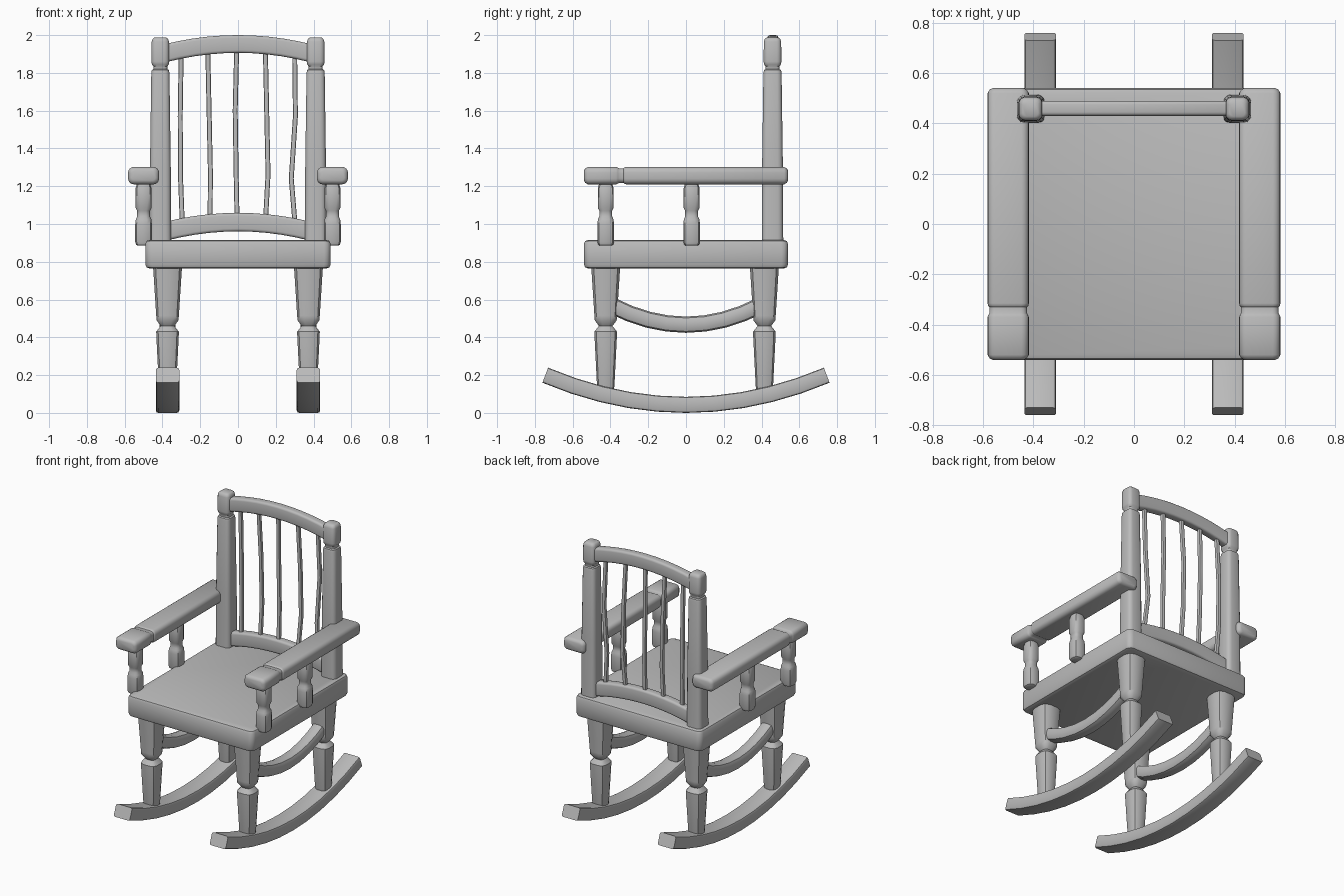
import bpy, bmesh, math
from mathutils import Vector

cube = bpy.data.objects.get("Cube")
if cube:
    bpy.data.objects.remove(cube, do_unlink=True)

grey = bpy.data.materials.new("plain grey")
grey.use_nodes = True
colour = (0.5, 0.5, 0.5, 1)
grey.diffuse_color = colour
grey.node_tree.nodes["Principled BSDF"].inputs["Base Color"].default_value = colour

X, Y, Z = Vector((1, 0, 0)), Vector((0, 1, 0)), Vector((0, 0, 1))


def outline(a, b, r, steps):
    """Rectangle of half sizes a, b with corners rounded by r."""
    pts = []
    for k, (sx, sy) in enumerate([(1, 1), (-1, 1), (-1, -1), (1, -1)]):
        for i in range(steps + 1):
            t = math.pi / 2 * (k + i / steps)
            pts.append((sx * (a - r) + r * math.cos(t), sy * (b - r) + r * math.sin(t)))
    return pts


def sweep(name, path, sizes, side, roundness=0.5, steps=3, straight=None):
    """Loft rounded rectangles (half sizes) along a path."""
    path = [Vector(p) for p in path]
    bm = bmesh.new()
    rings = []
    for i, p in enumerate(path):
        t = straight or (path[min(i + 1, len(path) - 1)] - path[max(i - 1, 0)]).normalized()
        v = t.cross(side).normalized()
        a, b = sizes[i] if isinstance(sizes, list) else sizes
        ring = outline(a, b, roundness * min(a, b), steps)
        rings.append([bm.verts.new(p + side * q + v * w) for q, w in ring])
    n = len(rings[0])
    for lo, hi in zip(rings, rings[1:]):
        for j in range(n):
            bm.faces.new((lo[j], lo[(j + 1) % n], hi[(j + 1) % n], hi[j]))
    bm.faces.new(rings[0][::-1])
    bm.faces.new(rings[-1])
    bmesh.ops.recalc_face_normals(bm, faces=bm.faces)
    mesh = bpy.data.meshes.new(name)
    bm.to_mesh(mesh)
    bm.free()
    mesh.materials.append(grey)
    obj = bpy.data.objects.new(name, mesh)
    bpy.context.collection.objects.link(obj)
    bpy.ops.object.select_all(action='DESELECT')
    obj.select_set(True)
    bpy.context.view_layer.objects.active = obj
    bpy.ops.object.shade_smooth_by_angle(angle=math.radians(40))
    return obj


def turned(name, x, y, profile, roundness=0.6, steps=2):
    """Upright part from (height, half width) pairs."""
    sweep(name, [(x, y, z) for z, _ in profile], [(h, h) for _, h in profile],
          X, roundness, steps, straight=Z)


def arch(half, rise, z, count=8):
    """Points of a shallow parabola: (distance, height)."""
    ds = [half * (2 * i / count - 1) for i in range(count + 1)]
    return [(d, z + rise * (d / half) ** 2) for d in ds]


# Seat slab with rounded edges
seat_layers = [(0.765, 0.02), (0.771, 0.006), (0.785, 0), (0.895, 0), (0.909, 0.006), (0.915, 0.02)]
sweep("seat", [(0, 0, z) for z, _ in seat_layers],
      [(0.49 - i, 0.54 - i) for _, i in seat_layers], X, 0.07, 3, Z)

leg = [(0.12, 0.042), (0.14, 0.046), (0.40, 0.059), (0.43, 0.06), (0.46, 0.036),
       (0.49, 0.058), (0.515, 0.06), (0.78, 0.077)]
arm_post = [(0.885, 0.03), (0.89, 0.039), (0.905, 0.044), (1.0, 0.044), (1.025, 0.041),
            (1.04, 0.034), (1.07, 0.034), (1.085, 0.042), (1.19, 0.042), (1.205, 0.037), (1.22, 0.035)]
back_post = [(0.90, 0.057), (1.3, 0.055), (1.80, 0.048), (1.815, 0.045), (1.82, 0.037),
             (1.835, 0.037), (1.845, 0.045), (1.86, 0.047), (1.965, 0.046), (1.98, 0.041), (1.988, 0.03)]
# Distance along the armrest and inset from its full section
arm = [(-0.54, 0.02), (-0.534, 0.008), (-0.52, 0), (-0.37, 0), (-0.36, 0.004), (-0.355, 0.007),
       (-0.33, 0.007), (-0.325, 0.002), (-0.315, 0), (0.52, 0), (0.534, 0.008), (0.54, 0.02)]

for s, label in ((1, "left"), (-1, "right")):
    for y, end in ((-0.425, "front"), (0.415, "back")):
        turned(f"{label}_{end}_leg", s * 0.373, y, leg)
    for y, end in ((-0.425, "front"), (0.03, "middle")):
        turned(f"{label}_{end}_arm_post", s * 0.5, y, arm_post)
    turned(f"{label}_back_post", s * 0.411, 0.458, back_post, 0.5, 3)
    sweep(f"{label}_armrest", [(s * 0.5, y, 1.256) for y, _ in arm],
          [(0.082 - i, 0.046 - i) for _, i in arm], X, 0.65, 4, Y)
    # Rocker and curved stretcher between the legs
    rocker = arch(0.745, 0.157, 0.0425, 10)
    sweep(f"{label}_rocker", [(s * 0.373, y, z) for y, z in rocker], (0.062, 0.0425), X, 0.3, 2)
    sweep(f"{label}_stretcher", [(s * 0.373, y, z) for y, z in arch(0.4, 0.105, 0.467)],
          (0.043, 0.043), X, 0.6, 2)

# Arched rails of the back
for name, z, half in (("top_rail", 1.953, 0.047), ("lower_rail", 1.01, 0.049)):
    sweep(name, [(x, 0.46, h) for x, h in arch(0.39, -0.05, z, 10)], (0.03, half), Y, 0.5, 3)

# Thin, slightly crooked back spindles: sideways drift from bottom to top
drifts = [(0.005, -0.004, -0.006, -0.001), (0.002, 0.004, -0.003, -0.01), (-0.005, -0.01, -0.015, -0.007),
          (-0.004, 0.009, 0.002, -0.005), (0.002, -0.018, 0.004, 0)]
for k, drift in enumerate(drifts):
    x = 0.15 * (k - 2)
    lift = -0.33 * x * x
    path = [(x + d, 0.46 + b, z + lift) for d, b, z in zip(drift, (0, 0.015, 0.015, 0), (1.03, 1.27, 1.6, 1.93))]
    sweep(f"spindle_{k + 1}", path, (0.013, 0.013), X, 0.6, 2, Z)
